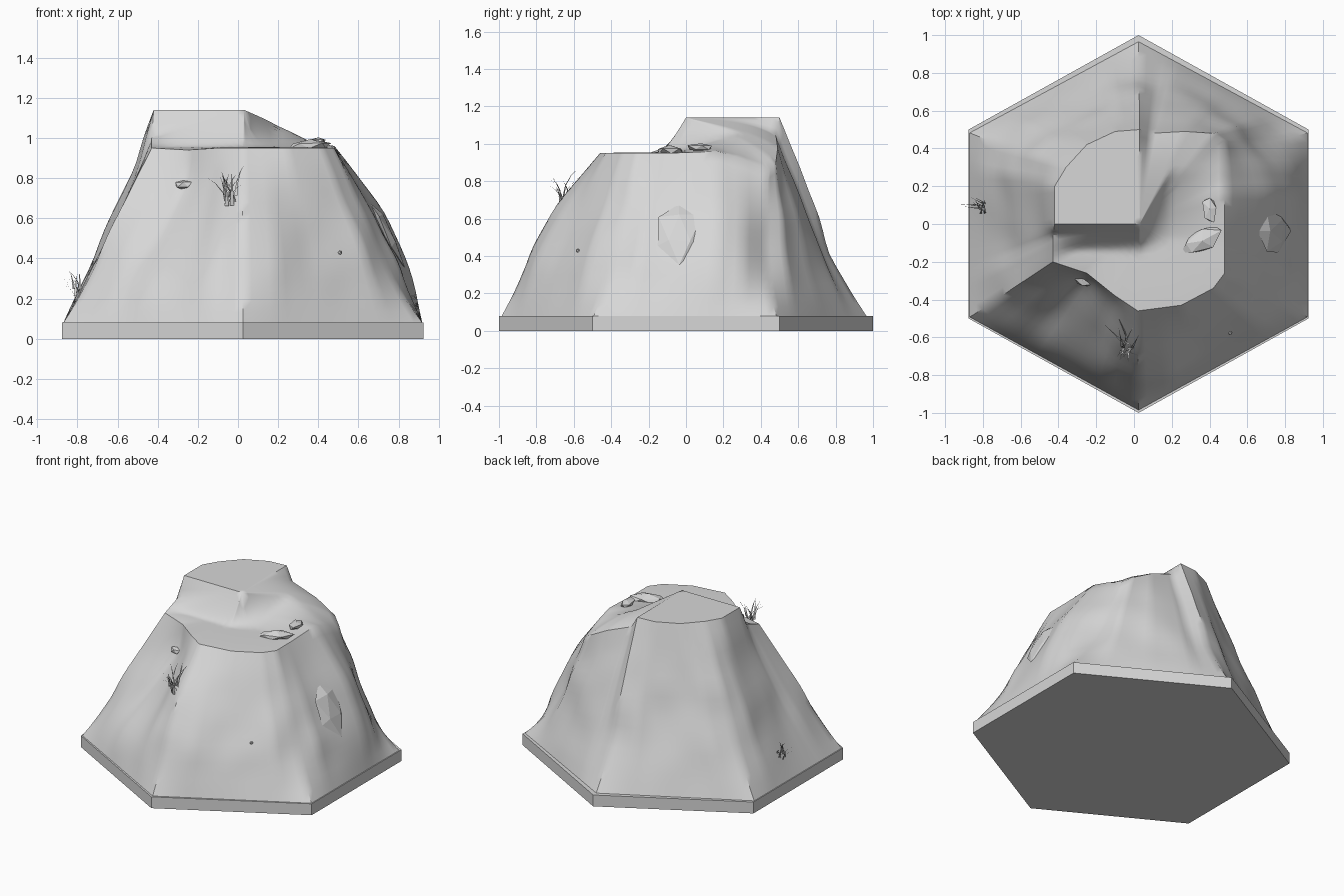
import bpy, bmesh, math, random
from mathutils import Vector, noise, Matrix

random.seed(4)
cube = bpy.data.objects.get("Cube")
if cube:
    bpy.data.objects.remove(cube, do_unlink=True)

stone = bpy.data.materials.new("plain_grey")
stone.use_nodes = True
grey = (0.68, 0.68, 0.68, 1)
stone.diffuse_color = grey
stone.node_tree.nodes["Principled BSDF"].inputs["Base Color"].default_value = grey


def finish(name, bm, smooth_angle=None):
    bmesh.ops.recalc_face_normals(bm, faces=bm.faces)
    mesh = bpy.data.meshes.new(name)
    bm.to_mesh(mesh)
    bm.free()
    mesh.materials.append(stone)
    obj = bpy.data.objects.new(name, mesh)
    bpy.context.collection.objects.link(obj)
    if smooth_angle:
        bpy.ops.object.select_all(action='DESELECT')
        obj.select_set(True)
        bpy.context.view_layer.objects.active = obj
        bpy.ops.object.shade_smooth_by_angle(angle=math.radians(smooth_angle))


# Hexagonal outline: corner 0 faces the front, then counter-clockwise
CX, HALF = 0.024, 0.9
CORNERS = [Vector((CX + HALF * a, b, 0)) for a, b in
           ((0, -1), (1, -.5), (1, .5), (0, 1), (-1, .5), (-1, -.5))]


def hex_point(u):
    u %= 6
    i = int(u) % 6
    return CORNERS[i].lerp(CORNERS[(i + 1) % 6], u - int(u))


# Base slab
bm = bmesh.new()
slab = bm.faces.new([bm.verts.new(c) for c in CORNERS])
side = bmesh.ops.extrude_face_region(bm, geom=[slab])
bmesh.ops.translate(bm, vec=(0, 0, .08),
                    verts=[v for v in side["geom"] if isinstance(v, bmesh.types.BMVert)])
finish("base_slab", bm)

# Plateau rim: position along the hexagon, rim x, y, z, outward bulge of the slope
RIM = [(0, .02, -.46, .95, .11), (.4, .25, -.43, .95, .03), (.8, .42, -.34, .95, .02),
       (1, .48, -.26, .95, .02), (1.3, .48, -.1, .95, .03), (1.65, .48, .17, .96, .08),
       (1.8, .48, .3, .92, .04), (2, .48, .44, .86, -.02), (2.2, .42, .48, .9, -.01),
       (2.5, .27, .49, .98, .01), (2.85, .09, .48, 1.05, -.01),
       (3, .03, .5, 1.14, .02), (3.3, -.1, .49, 1.14, -.02), (3.7, -.25, .42, 1.14, -.01),
       (4, -.36, .3, 1.14, .03), (4.3, -.42, .2, 1.14, -.02), (4.6, -.42, 0, 1.14, -.05),
       (4.75, -.43, -.06, 1, -.03), (5, -.43, -.2, .95, .04), (5.35, -.25, -.26, .94, -.03),
       (5.65, -.1, -.38, .95, .01)]
RIM.append((6,) + RIM[0][1:])


def rim_at(u):
    for a, b in zip(RIM, RIM[1:]):
        if a[0] - 1e-6 <= u <= b[0]:
            t = (u - a[0]) / (b[0] - a[0])
            v = [p + (q - p) * t for p, q in zip(a, b)]
            return Vector(v[1:4]), v[4]


# Upper ledge drops quickly to the front; a lower mound falls away beside it
def top_height(x, y):
    dx = max(0, x - .03)
    beside = min(1, dx / .16)
    dy = max(0, .28 * beside - y)
    side_fall = max(0, 1 - dx / .5) ** 1.2
    front_fall = max(0, 1 - dy / (.14 + .22 * beside)) ** 1.3
    return .955 + .185 * side_fall * front_fall


COLS, SIDE, INNER = 120, 16, 14
PEAK = Vector((.03, 0, 1.14))


def slope_point(u, s):
    # Corners are crisp at the foot and soften higher up
    soft = (hex_point(u - .2) + hex_point(u + .2)) / 2
    foot = hex_point(u).lerp(soft, min(1, 3 * s))
    inset = .965 if foot.y > 0 else .985
    foot = Vector((CX + (foot.x - CX) * .993, foot.y * inset, .08))
    rim, bulge = rim_at(u)
    p = foot.lerp(rim, s)
    out = Vector((foot.x - CX, foot.y, 0)).normalized()
    # Hollow under the rim with a belly below it on one front face
    belly = .055 * max(0, 1 - abs(u - 5.42) / .45)
    p += out * math.sin(math.pi * s) * (bulge + .02 * noise.noise(p * 4))
    return p + out * math.sin(2 * math.pi * s) * belly


def top_point(u, t):
    rim = rim_at(u)[0]
    p = PEAK.lerp(rim, t)
    p.z = top_height(p.x, p.y) + (rim.z - top_height(rim.x, rim.y)) * t ** 4
    return p


# Hill: slope rings, then plateau rings closing on the ledge corner
bm = bmesh.new()
rings = []
for k in range(SIDE + INNER):
    ring = []
    for c in range(COLS):
        u = 6 * c / COLS
        p = slope_point(u, k / SIDE) if k <= SIDE else top_point(u, 1 - (k - SIDE) / INNER)
        ring.append(bm.verts.new(p))
    rings.append(ring)
for low, high in zip(rings, rings[1:]):
    for c in range(COLS):
        n = (c + 1) % COLS
        bm.faces.new((low[c], low[n], high[n], high[c]))
peak = bm.verts.new(PEAK)
for c in range(COLS):
    bm.faces.new((rings[-1][c], rings[-1][(c + 1) % COLS], peak))
finish("hill", bm, 42)


# Loose and embedded rocks
def rock(name, at, size, tilt=0, turn=0, rough=.2):
    bm = bmesh.new()
    bmesh.ops.create_icosphere(bm, subdivisions=1, radius=1)
    for v in bm.verts:
        v.co *= 1 + random.uniform(-rough, rough)
    place = (Matrix.Translation(at) @ Matrix.Rotation(turn, 4, 'Z')
             @ Matrix.Rotation(tilt, 4, 'Y') @ Matrix.Diagonal((*size, 1)))
    bmesh.ops.transform(bm, matrix=place, verts=bm.verts)
    finish(name, bm)


rock("round_top_rock", (.4, .08, .98), (.04, .075, .025), turn=.15)
rock("flat_top_rock", (.36, -.09, .96), (.12, .06, .03), turn=.5)
rock("side_slab_rock", slope_point(1.43, .52), (.035, .13, .18), tilt=-.5)
rock("shelf_rock", slope_point(5.35, .8), (.05, .03, .025), turn=-.5)
rock("front_pebble", slope_point(.63, .4), (.012, .012, .012))


# Grass tufts made of curved tapering blades
def tuft(name, at, lean, spread, length, count):
    bm = bmesh.new()
    for _ in range(count):
        root = Vector(at) + Vector([random.uniform(-.03, .03) for _ in "xyz"])
        way = Vector(lean) + Vector([random.uniform(-spread, spread) for _ in "xy"] + [0])
        size = length * random.uniform(.6, 1.1)
        across = way.cross(Vector((0, 0, 1))).normalized() * size * .06
        pairs = []
        for t in (0, .4, .75):
            mid = root + Vector((way.x * t * t, way.y * t * t, t)) * size
            pairs.append([bm.verts.new(mid + across * (1 - t) * k) for k in (-1, 1)])
        for a, b in zip(pairs, pairs[1:]):
            bm.faces.new((a[0], a[1], b[1], b[0]))
        tip = bm.verts.new(root + Vector((way.x, way.y, .95)) * size)
        bm.faces.new((*pairs[-1], tip))
    finish(name, bm)


tuft("front_grass", (-.04, -.65, .69), (0, 0, 0), .8, .16, 14)
tuft("side_grass", (-.81, .08, .23), (-.4, 0, 0), .65, .11, 11)
